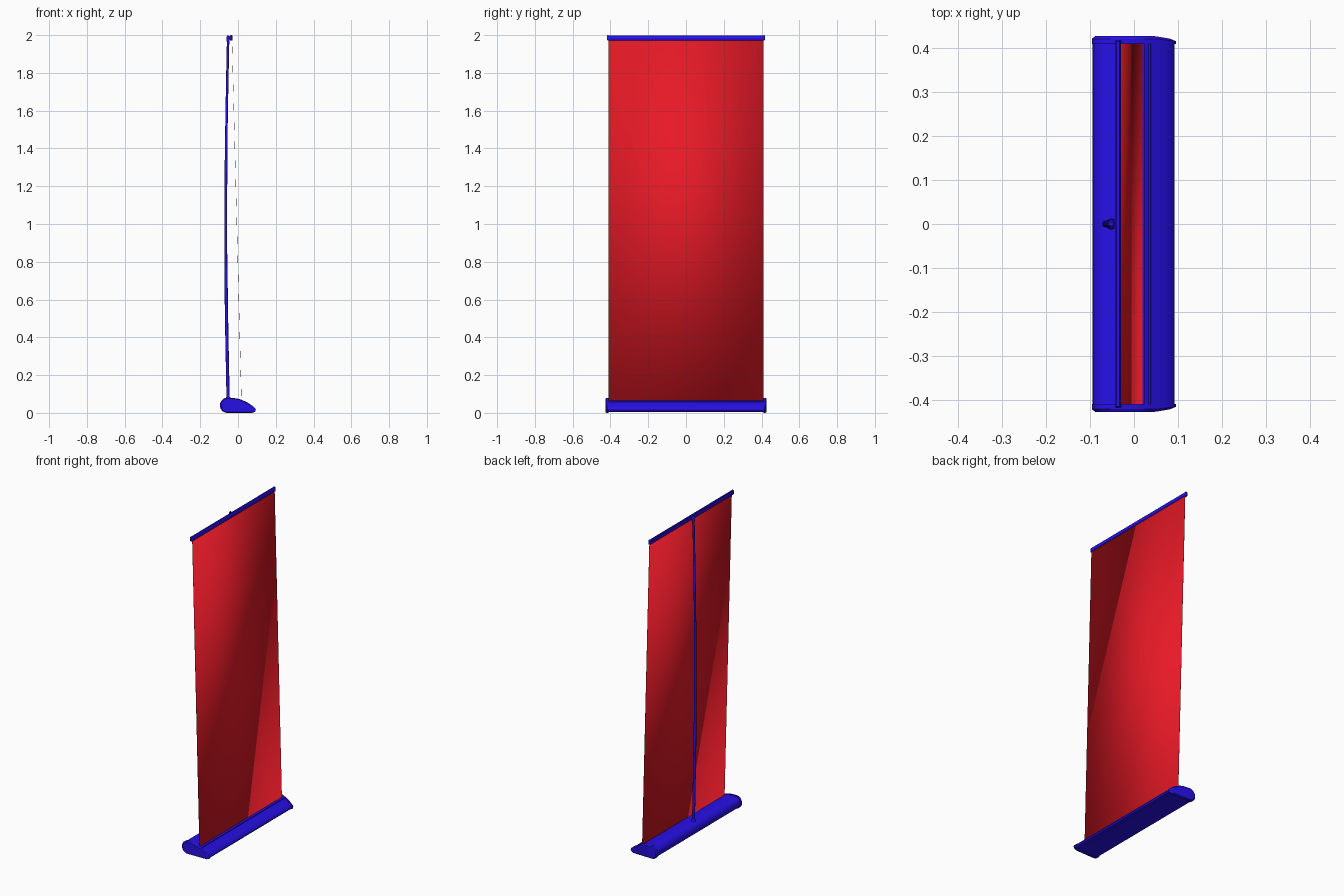
import bpy, bmesh, math
from mathutils import Vector

if "Cube" in bpy.data.objects:
    bpy.data.objects.remove(bpy.data.objects["Cube"])


def material(name, color):
    m = bpy.data.materials.new(name)
    m.diffuse_color = (*color, 1)
    m.use_nodes = True
    m.node_tree.nodes["Principled BSDF"].inputs["Base Color"].default_value = m.diffuse_color
    return m


BLUE = material("blue_metal", (0.02, 0.005, 0.8))
RED = material("red_fabric", (0.8, 0.01, 0.02))


def finish(name, bm, mat, angle=35):
    bmesh.ops.recalc_face_normals(bm, faces=bm.faces)
    mesh = bpy.data.meshes.new(name)
    bm.to_mesh(mesh)
    bm.free()
    obj = bpy.data.objects.new(name, mesh)
    bpy.context.collection.objects.link(obj)
    mesh.materials.append(mat)
    bpy.ops.object.select_all(action='DESELECT')
    obj.select_set(True)
    bpy.context.view_layer.objects.active = obj
    bpy.ops.object.shade_smooth_by_angle(angle=math.radians(angle))
    return obj


def loft(name, rings, mat, angle=35):
    """Skin a list of closed rings and cap both ends."""
    bm = bmesh.new()
    rows = [[bm.verts.new(p) for p in ring] for ring in rings]
    for a, b in zip(rows, rows[1:]):
        for i in range(len(a)):
            j = (i + 1) % len(a)
            bm.faces.new((a[i], a[j], b[j], b[i]))
    bm.faces.new(rows[0])
    bm.faces.new(rows[-1])
    return finish(name, bm, mat, angle)


def section(profile, y):
    return [(x, y, z) for x, z in profile]


def tube(name, path, sides=16):
    """Round tube along z; path holds (x, z, radius)."""
    rings = []
    for x, z, r in path:
        rings.append([(x + r * math.cos(2 * math.pi * i / sides),
                       r * math.sin(2 * math.pi * i / sides), z) for i in range(sides)])
    return loft(name, rings, BLUE)


# teardrop outline of the base: round back, sloping front
back = [(-0.058 + 0.036 * math.cos(math.radians(a)), 0.04 + 0.035 * math.sin(math.radians(a)))
        for a in range(250, 89, -16)]
front_top = [(-0.035, 0.076), (-0.01, 0.074), (0.012, 0.069)]
slot = [(0.0121, 0.035), (0.0239, 0.035), (0.024, 0.065)]
front_low = [(0.034, 0.06), (0.0345, 0.056), (0.038, 0.055), (0.0385, 0.058),
             (0.055, 0.049), (0.075, 0.036), (0.09, 0.023), (0.092, 0.016),
             (0.088, 0.008), (0.07, 0.004)]
loft("base_housing", [section(back + front_top + slot + front_low, y) for y in (-0.412, 0.412)], BLUE)

# end caps of the base, slightly oversized with a chamfered outer face
cap = [(-0.058 + 0.038 * math.cos(math.radians(a)), 0.04 + 0.04 * math.sin(math.radians(a)))
       for a in range(270, 89, -15)]
cap += [(-0.035, 0.079), (-0.01, 0.077), (0.015, 0.071), (0.035, 0.062), (0.055, 0.052),
        (0.075, 0.039), (0.091, 0.025), (0.095, 0.017), (0.091, 0.006), (0.075, 0.0)]
for side, label in ((-1, "left"), (1, "right")):
    inset = [(-0.02 + (x + 0.02) * 0.9, 0.04 + (z - 0.04) * 0.9) for x, z in cap]
    inner = section(cap, side * 0.409)
    edge = [(x, side * (0.421 - max(0, x - 0.05) * 0.12), z) for x, z in cap]
    outer = [(x, side * (0.427 - max(0, x - 0.05) * 0.18), z) for x, z in inset]
    loft("base_cap_" + label, [inner, edge, outer], BLUE, 30)

# printed sheet leaning from the base slot up to the rail
bm = bmesh.new()
bm.faces.new([bm.verts.new(p) for p in ((0.019, -0.41, 0.04), (0.019, 0.41, 0.04),
                                        (-0.032, 0.41, 1.98), (-0.032, -0.41, 1.98))])
banner = finish("banner_sheet", bm, RED)
solid = banner.modifiers.new("thickness", 'SOLIDIFY')
solid.thickness = 0.001
solid.offset = 0

# top rail with end plugs
rail = [(-0.041, 1.972), (-0.043, 1.977), (-0.043, 1.995), (-0.040, 1.999), (-0.033, 1.999),
        (-0.030, 1.995), (-0.029, 1.975), (-0.031, 1.972)]
loft("top_rail", [section(rail, y) for y in (-0.412, 0.412)], BLUE)
for side, label in ((-1, "left"), (1, "right")):
    plug = [(-0.036 + (x + 0.036) * 1.06, 1.985 + (z - 1.985) * 1.07) for x, z in rail]
    tip = [(-0.036 + (x + 0.036) * 0.8, 1.985 + (z - 1.985) * 0.8) for x, z in rail]
    loft("rail_plug_" + label, [section(plug, side * 0.41), section(plug, side * 0.415),
                                section(tip, side * 0.418)], BLUE)


# bowed support pole in three sections, each thinner than the last
def bow(z):
    return -0.052 - 0.013 * math.sin(math.pi * min(1, max(0, (z - 0.06) / 1.93)))


for n, (z0, z1, r) in enumerate(((0.06, 0.70, 0.0085), (0.69, 1.34, 0.0075), (1.33, 1.985, 0.0065))):
    steps = 10
    zs = [z0 + (z1 - z0) * i / steps for i in range(steps + 1)]
    tube("pole_section_%d" % (n + 1), [(bow(z), z, r) for z in zs])

# pole socket on the base and pole tip at the rail
tube("pole_socket", [(bow(0.06), 0.06, 0.012), (bow(0.06), 0.082, 0.012), (bow(0.06), 0.085, 0.010)])
tube("pole_tip", [(-0.052, 1.965, 0.008), (-0.052, 1.992, 0.008), (-0.052, 1.997, 0.005)])

# clip joining the pole tip to the rail
loft("rail_clip", [[(x, y, z) for y, z in ((-0.005, 1.978), (0.005, 1.978), (0.005, 1.992),
                                           (-0.005, 1.992))] for x in (-0.054, -0.04)], BLUE)
